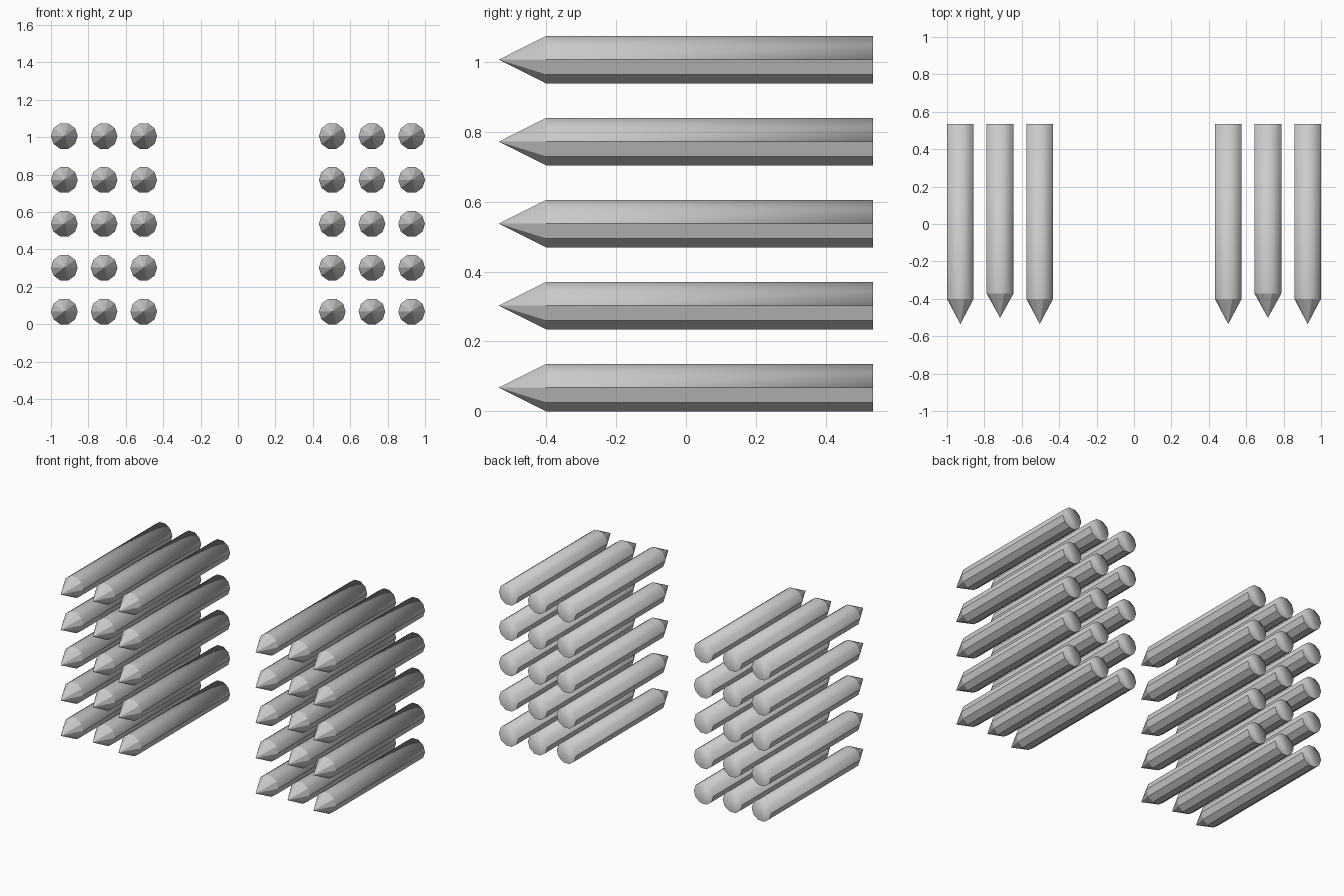
import bpy
import bmesh
from math import sin, cos, pi

cube = bpy.data.objects.get("Cube")
if cube:
    bpy.data.objects.remove(cube)

SIDES = 10
RADIUS = 0.0715
BACK = 0.535
ROWS = 5
ROW_STEP = 0.2345
BOTTOM = RADIUS * sin(2 * pi / 5)

grey = bpy.data.materials.new("plain grey")
grey.use_nodes = True
colour = (0.6, 0.6, 0.6, 1)
grey.diffuse_color = colour
grey.node_tree.nodes["Principled BSDF"].inputs["Base Color"].default_value = colour


def spike_mesh(name, tip, shoulder):
    """Ten-sided rod along y with a pointed front and a flat back."""
    bm = bmesh.new()

    def ring(y):
        return [bm.verts.new((RADIUS * cos(2 * pi * i / SIDES), y,
                              RADIUS * sin(2 * pi * i / SIDES))) for i in range(SIDES)]

    front, back = ring(shoulder), ring(BACK)
    apex = bm.verts.new((0, tip, 0))
    for i in range(SIDES):
        j = (i + 1) % SIDES
        bm.faces.new((front[i], front[j], back[j], back[i]))
        bm.faces.new((apex, front[j], front[i]))
    bm.faces.new(back)
    bmesh.ops.recalc_face_normals(bm, faces=bm.faces)

    # Rounded shading on the upper rod, crisp facets on the point and underside
    for face in bm.faces:
        face.smooth = True
    for edge in bm.edges:
        height = sum(v.co.z for v in edge.verts) / 2
        at_front = any(v.co.y < shoulder + 0.01 for v in edge.verts)
        on_rod = any(v.co.y > shoulder + 0.01 for v in edge.verts)
        edge.smooth = height > 0.001 and (on_rod or not at_front)

    mesh = bpy.data.meshes.new(name)
    bm.to_mesh(mesh)
    bm.free()
    mesh.materials.append(grey)
    return mesh


long_spike = spike_mesh("long_spike", -0.535, -0.4)
short_spike = spike_mesh("short_spike", -0.502, -0.372)

# Two mirrored banks, each with three columns of five spikes
columns = (("inner", 0.504, long_spike), ("middle", 0.716, short_spike),
           ("outer", 0.9285, long_spike))
for side, sign in (("left", 1), ("right", -1)):
    for column, x, mesh in columns:
        for row in range(ROWS):
            spike = bpy.data.objects.new(f"{side}_{column}_spike_{row + 1}", mesh)
            spike.location = (sign * x, 0, BOTTOM + row * ROW_STEP)
            bpy.context.collection.objects.link(spike)
